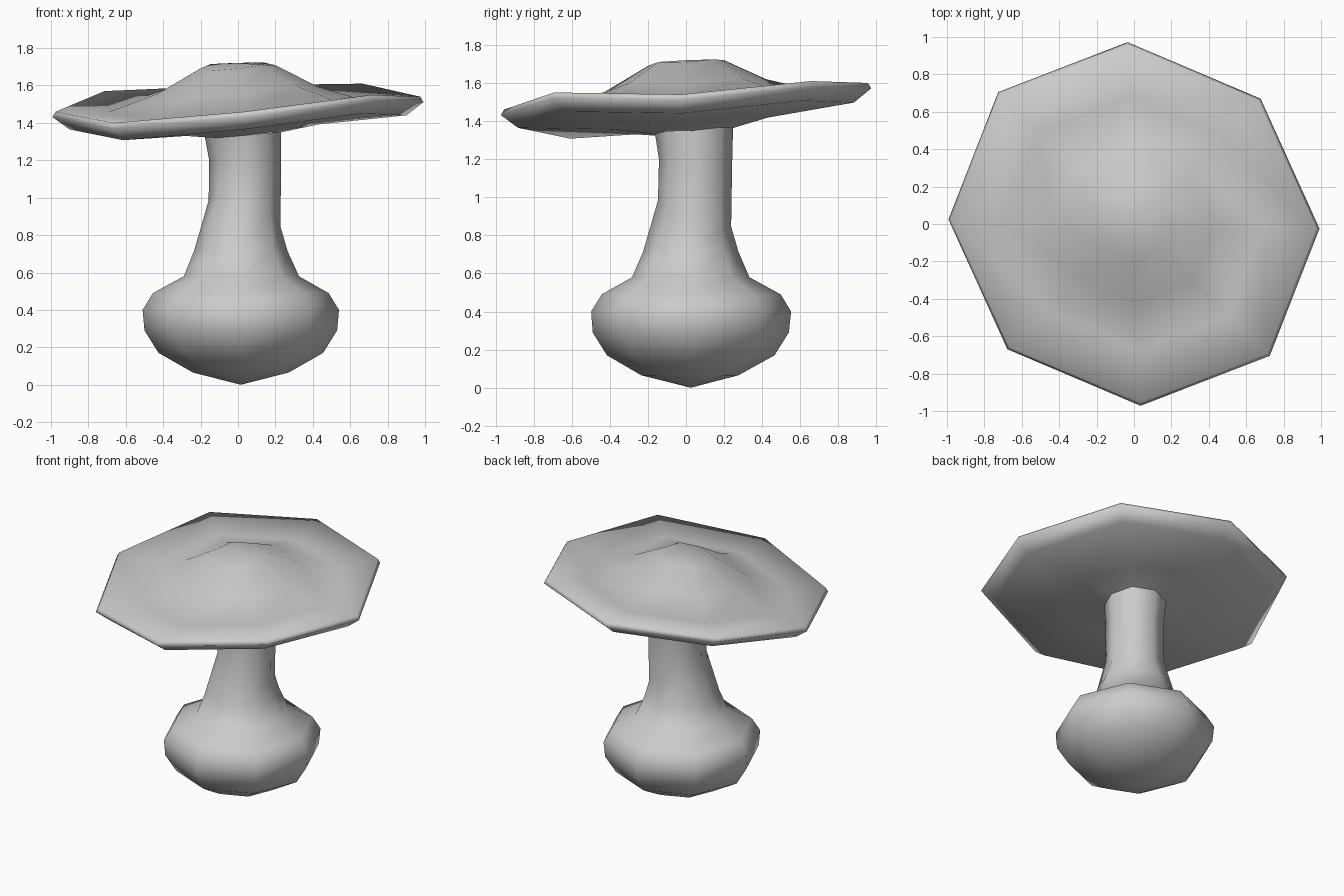
import bpy, bmesh, math

if "Cube" in bpy.data.objects:
    bpy.data.objects.remove(bpy.data.objects["Cube"])

SIDES = 8


def loft(name, rings, bottom=None, top=None):
    """Skin a stack of equal rings; close the ends with a point where given."""
    bm = bmesh.new()
    loops = [[bm.verts.new(p) for p in ring] for ring in rings]
    for a, b in zip(loops, loops[1:]):
        for i in range(SIDES):
            j = (i + 1) % SIDES
            bm.faces.new((a[i], a[j], b[j], b[i]))
    for pole, loop in ((bottom, loops[0]), (top, loops[-1])):
        if pole:
            v = bm.verts.new(pole)
            for i in range(SIDES):
                bm.faces.new((v, loop[i], loop[(i + 1) % SIDES]))
    bmesh.ops.recalc_face_normals(bm, faces=bm.faces)
    mesh = bpy.data.meshes.new(name)
    bm.to_mesh(mesh)
    bm.free()
    mesh.shade_smooth()
    obj = bpy.data.objects.new(name, mesh)
    bpy.context.collection.objects.link(obj)
    return obj


def stem_ring(r, cx, cy, z, sx=0.0, sy=0.0):
    pts = []
    for i in range(SIDES):
        a = math.tau * i / SIDES
        x, y = r * math.cos(a), r * math.sin(a)
        pts.append((cx + x, cy + y, z + sx * x + sy * y))
    return pts


# wavy height of each rim corner, counter-clockwise from +x
RIM = [1.54, 1.61, 1.60, 1.57, 1.46, 1.40, 1.46, 1.55]
RIM_MEAN = sum(RIM) / SIDES


def cap_ring(r, z, cx=0.0, cy=0.0):
    pts = []
    for i in range(SIDES):
        a = math.tau * i / SIDES
        x, y = r * math.cos(a), r * math.sin(a)
        h = z + (RIM[i] - RIM_MEAN) * min(1, r / 0.95)
        pts.append((cx + x - 0.035 * y, cy + 0.98 * y - 0.025 * x, h))
    return pts


# bulb and bent stem: radius, centre x, centre y, height, slopes
stem = [
    (0.255, 0.015, 0.02, 0.065),
    (0.44, 0.015, 0.025, 0.17),
    (0.515, 0.015, 0.025, 0.29),
    (0.525, 0.015, 0.027, 0.40),
    (0.47, 0.015, 0.027, 0.49),
    (0.308, 0.018, 0.025, 0.58),
    (0.25, 0.015, 0.025, 0.715),
    (0.192, 0.035, 0.045, 0.915, -0.36, -0.36),
    (0.192, 0.038, 0.05, 1.18, -0.1, -0.1),
    (0.205, 0.025, 0.042, 1.35, 0.04, 0.07),
]
loft("stem", [stem_ring(*s) for s in stem], bottom=(0.015, 0.025, 0.0))

# cap: underside from the stem outward, rim edge, then dome
cap = [
    (0.20, 1.345, 0.025, 0.042),
    (0.42, 1.385, 0.01, 0.02),
    (0.90, 1.425),
    (0.992, 1.495),
    (0.975, RIM_MEAN),
    (0.69, 1.505),
    (0.43, 1.585),
    (0.20, 1.705),
]
loft("cap", [cap_ring(*c) for c in cap], top=(0.0, 0.01, 1.72))
